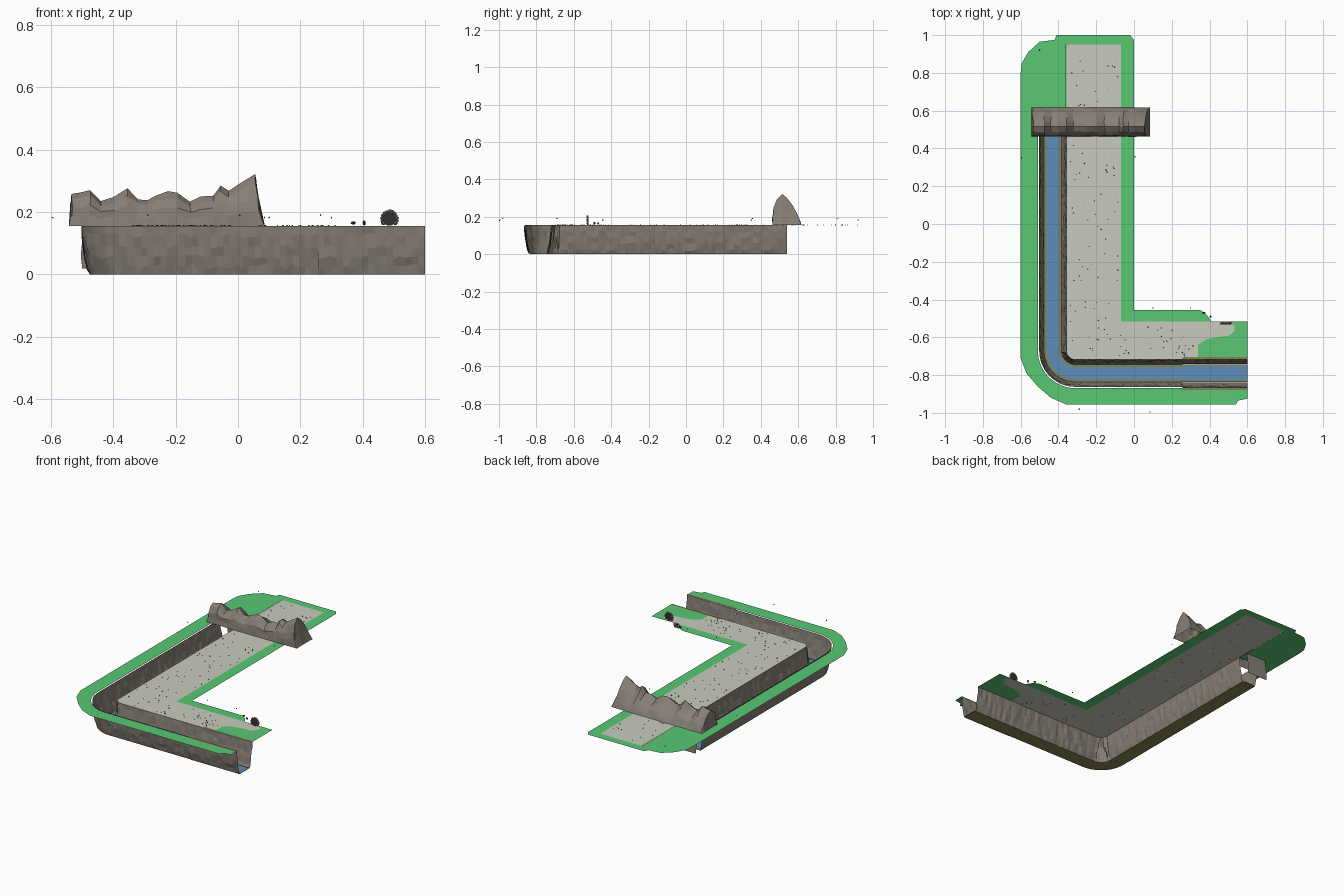
import bpy, bmesh, math, random
from mathutils import Matrix, Vector

if "Cube" in bpy.data.objects:
    bpy.data.objects.remove(bpy.data.objects["Cube"])

random.seed(4)
TOP = 0.155


def mat(name, r, g, b):
    m = bpy.data.materials.new(name)
    m.diffuse_color = (r, g, b, 1)
    m.use_nodes = True
    m.node_tree.nodes["Principled BSDF"].inputs["Base Color"].default_value = m.diffuse_color
    return m


GREEN = mat("grass_green", 0.10, 0.58, 0.17)
PATH = mat("pale_path", 0.58, 0.60, 0.51)
WATER = mat("water_blue", 0.11, 0.27, 0.50)
ROCK = mat("rock_brown", 0.24, 0.21, 0.18)
OLIVE = mat("olive_bank", 0.23, 0.23, 0.09)
DARK = mat("dark_stone", 0.03, 0.03, 0.03)


def finish(name, bm, material):
    me = bpy.data.meshes.new(name)
    bm.to_mesh(me)
    bm.free()
    me.materials.append(material)
    ob = bpy.data.objects.new(name, me)
    bpy.context.collection.objects.link(ob)
    return ob


def sheet(name, pts, material, z=TOP):
    bm = bmesh.new()
    f = bm.faces.new([bm.verts.new((x, y, z)) for x, y in pts])
    f.normal_update()
    if f.normal.z < 0:
        f.normal_flip()
    bmesh.ops.triangulate(bm, faces=[f])
    return finish(name, bm, material)


def grid(name, rows, material, caps=False):
    bm = bmesh.new()
    vs = [[bm.verts.new(p) for p in r] for r in rows]
    for a, b in zip(vs, vs[1:]):
        for i in range(len(a) - 1):
            bm.faces.new((a[i], a[i + 1], b[i + 1], b[i]))
    if caps:
        bm.faces.new(vs[0])
        bm.faces.new(vs[-1][::-1])
    return finish(name, bm, material)


# river centre line: down the left side, round the bend, out to the right
CX, CY, R = -0.43, -0.79, 0.12


def river(step=0.02):
    out = []
    n = int(1.21 / step)
    for i in range(n):
        out.append((CX, 0.54 - 1.21 * i / n, 1, 0))
    for i in range(13):
        a = math.pi + math.pi / 2 * i / 12
        c, s = math.cos(a), math.sin(a)
        out.append((CX + R + R * c, CY + R + R * s, -c, -s))
    n = int(0.91 / step)
    for i in range(1, n + 1):
        out.append((CX + R + 0.91 * i / n, CY, 0, 1))
    return out


LINE = river()


def off(d, pts=LINE):
    return [(x + nx * d, y + ny * d) for x, y, nx, ny in pts]


def canyon_wall(name, side, pts, extra=0.0):
    prof = [(0.072, TOP), (0.069, 0.125), (0.065, 0.09), (0.060, 0.055), (0.053, 0.025), (0.046, 0.0)]
    rows = []
    for x, y, nx, ny in pts:
        r = []
        for k, (d, z) in enumerate(prof):
            mid = 0 < k < len(prof) - 1
            d = side * (d + extra + (random.uniform(-0.004, 0.004) if mid else 0))
            r.append((x + nx * d, y + ny * d, z + (random.uniform(-0.009, 0.009) if mid else 0)))
        rows.append(r)
    return grid(name, rows, ROCK)


# canyon walls, with a slightly wider stretch at the right end
main_line = [p for p in LINE if p[0] < 0.27]
end_line = [p for p in LINE if p[0] > 0.24]
for label, side in (("inner", 1), ("outer", -1)):
    canyon_wall(label + "_canyon_wall", side, main_line)
    canyon_wall(label + "_canyon_end_wall", side, end_line, 0.003)


def ribbon(name, d0, d1, z, material, pts=LINE):
    a, b = off(d0, pts), off(d1, pts)
    return grid(name, [[(*p, z), (*q, z)] for p, q in zip(a, b)], material)


# river bed, water and the olive rims of the end stretch
ribbon("river_bed", -0.047, 0.047, 0.001, OLIVE)
ribbon("river_water", -0.032, 0.032, 0.007, WATER, main_line)
ribbon("river_water_end", -0.037, 0.037, 0.007, WATER, end_line)
ribbon("inner_rim", 0.075, 0.086, TOP + 0.001, OLIVE, end_line)
ribbon("outer_rim", -0.090, -0.075, TOP + 0.001, OLIVE, end_line)

# grass on the far bank
bank = [(-0.36, 1), (-0.41, 1), (-0.42, 0.975), (-0.50, 0.965), (-0.56, 0.91), (-0.595, 0.85), (-0.6, 0.8),
        (-0.6, -0.71), (-0.57, -0.79), (-0.51, -0.86), (-0.44, -0.92), (-0.36, -0.955),
        (0.54, -0.955), (0.55, -0.935), (0.6, -0.925)]
sheet("outer_grass", bank + off(-0.079)[::-1] + [(-0.36, 0.54)], GREEN)

# grass border on the inside of the bend
sheet("inner_grass", [(-0.36, 1), (-0.02, 1), (0, 0.975), (0, -0.455), (0.35, -0.455), (0.38, -0.475),
                      (0.41, -0.515), (-0.068, -0.515), (-0.068, 0.95), (-0.36, 0.95)], GREEN)

# pale path with its ragged end, and the grass beyond it
ragged = [(0.34, -0.64), (0.38, -0.612), (0.43, -0.60), (0.50, -0.592), (0.53, -0.57),
          (0.535, -0.54), (0.50, -0.515)]
inner_edge = [p for p in off(0.072) if p[0] < 0.34]
sheet("path", [(-0.358, 0.95)] + inner_edge + [(0.34, -0.718)] + ragged
      + [(-0.068, -0.515), (-0.068, 0.95)], PATH)
sheet("end_grass", ragged + [(0.6, -0.515), (0.6, -0.718), (0.34, -0.718)], GREEN)

# rocky ridge across the path
ridge = [(-0.535, .258), (-0.51, .262), (-0.475, .27), (-0.44, .235), (-0.40, .248), (-0.355, .276), (-0.32, .24),
         (-0.29, .238), (-0.265, .252), (-0.225, .267), (-0.195, .262), (-0.155, .233), (-0.12, .25), (-0.08, .252),
         (-0.055, .285), (-0.03, .268), (0.0, .288), (0.03, .306), (0.055, .322), (0.066, .25)]
section = [(0.462, 0), (0.464, .3), (0.469, .58), (0.488, .85), (0.515, 1), (0.54, .88),
           (0.568, .68), (0.592, .42), (0.608, .2), (0.618, 0)]
rows = [[(-0.543, y, TOP + f * 0.002) for y, f in section]]
for i, (x, h) in enumerate(ridge):
    r = []
    for y, f in section:
        j = 1 if 0 < f < 1 else 0
        r.append((x + j * random.uniform(-0.005, 0.005) + (1 - f) * 0.018 * (x > 0.05),
                  y + j * random.uniform(-0.004, 0.004),
                  TOP + (h - TOP) * f * (1 + j * random.uniform(-0.08, 0.05))))
    rows.append(r)
rows.append([(0.086, y, TOP + f * 0.002) for y, f in section])
grid("rock_ridge", rows, ROCK)

# rock curtain hanging behind the head of the river
grid("river_head_rock", [[(x, 0.606, 0.158), (x, 0.612, 0.11), (x + random.uniform(-.005, .005), 0.616, 0.06),
                          (x, 0.618, 0.018)] for x in (-0.50, -0.465, -0.43, -0.395, -0.36)], ROCK)


def blobs(name, items, material, subdiv=1):
    bm = bmesh.new()
    for loc, size in items:
        m = (Matrix.Translation(Vector(loc)) @ Matrix.Rotation(random.uniform(0, 6), 4, 'Y')
             @ Matrix.Diagonal((*size, 1)))
        bmesh.ops.create_icosphere(bm, subdivisions=subdiv, radius=1, matrix=m)
    return finish(name, bm, material)


# small cave mouth: arch of stones round a dark door
arch = []
for i in range(13):
    a = math.radians(-35 + 250 * i / 12)
    s = random.uniform(0.005, 0.008)
    arch.append(((0.486 + 0.024 * math.cos(a), -0.526, 0.178 + 0.024 * math.sin(a)), (s, 0.007, s)))
blobs("cave_arch", arch, ROCK)
bm = bmesh.new()
bmesh.ops.create_cone(bm, cap_ends=True, segments=16, radius1=0.022, radius2=0.022, depth=0.008,
                      matrix=Matrix.Translation((0.486, -0.526, 0.178)) @ Matrix.Rotation(math.pi / 2, 4, 'X'))
finish("cave_door", bm, DARK)

# pebbles scattered along the path
pebbles = []
for i in range(130):
    if i < 95:
        x, y = random.uniform(-0.34, -0.08), random.uniform(-0.7, 0.93)
    else:
        x, y = random.uniform(-0.08, 0.32), random.uniform(-0.7, -0.53)
    s = random.uniform(0.0015, 0.003)
    pebbles.append(((x, y, TOP + 0.001), (s, s, s)))
blobs("pebbles", pebbles, DARK)

# tiny markers hovering over the ground
spots = [(-0.595, 0.35), (-0.29, -0.98), (0.085, -0.995), (0.005, 0.355), (0.1, -0.445), (0.265, -0.69), (0.30, -0.445),
         (-0.27, 0.81), (-0.5, 0.92)]
blobs("hovering_markers", [((x, y, 0.182 + 0.008 * (i % 2)), (0.004, 0.005, 0.002))
                           for i, (x, y) in enumerate(spots)], DARK)

# little shrubs near the cave
blobs("shrubs", [((x, y, 0.165), (0.006, 0.006, 0.009)) for x, y in ((0.37, -0.47), (0.405, -0.49))], DARK)
